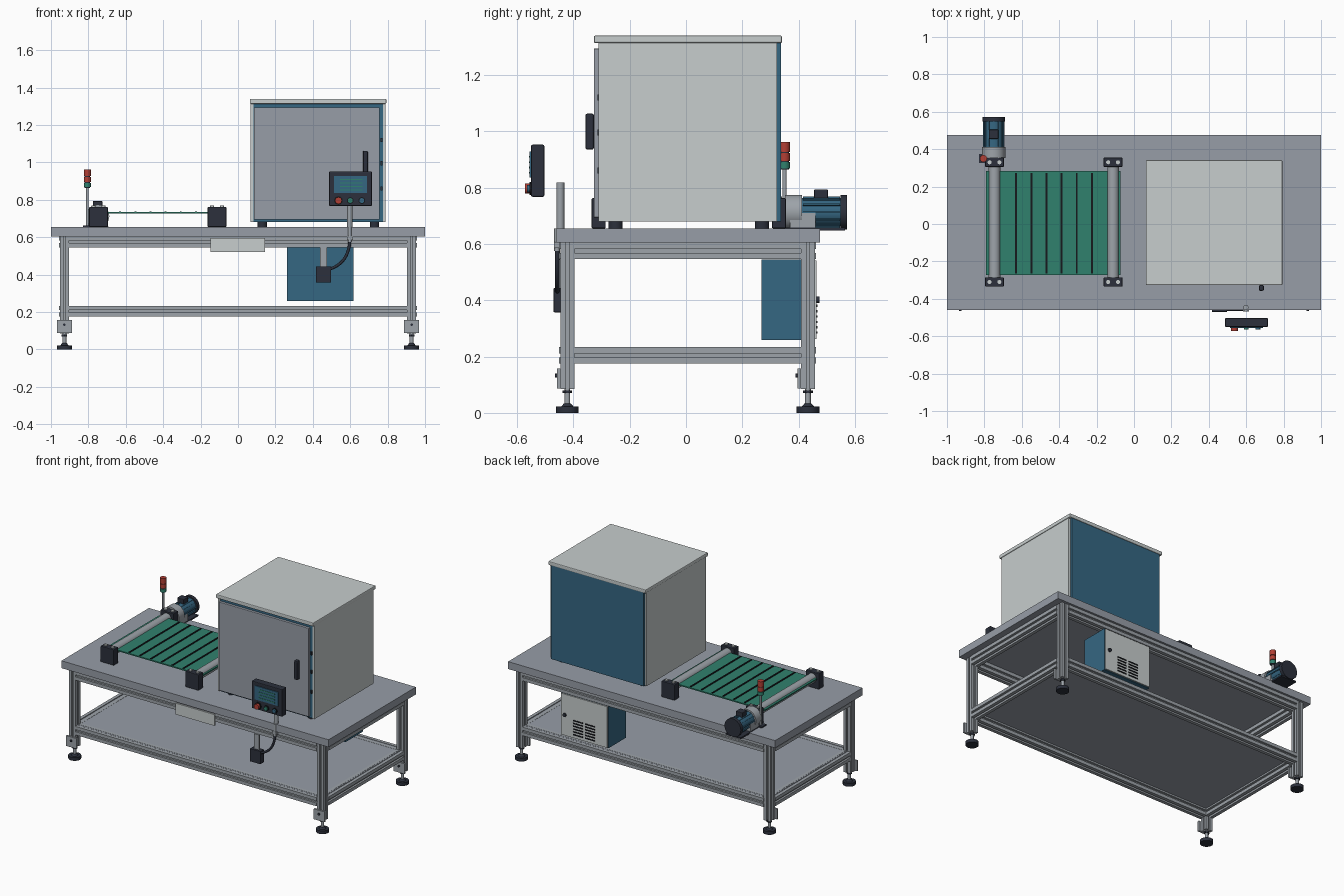
import bpy, bmesh
from math import pi, radians
from mathutils import Matrix, Vector

if "Cube" in bpy.data.objects:
    bpy.data.objects.remove(bpy.data.objects["Cube"])


def material(name, *rgb):
    m = bpy.data.materials.new(name)
    m.use_nodes = True
    colour = (*rgb, 1)
    m.diffuse_color = colour
    m.node_tree.nodes["Principled BSDF"].inputs["Base Color"].default_value = colour
    return m


GREY = material("steel grey", .31, .34, .39)
ALU = material("aluminium", .34, .37, .40)
LIGHT = material("light grey", .57, .61, .61)
BLUE = material("cabinet blue", .036, .135, .225)
GREEN = material("belt green", .03, .22, .155)
DARK = material("dark plastic", .025, .03, .045)
BLACK = material("black rubber", .008, .009, .012)
RED = material("signal red", .45, .05, .035)
AXES = {"x": Vector((1, 0, 0)), "y": Vector((0, 1, 0)), "z": Vector((0, 0, 1))}


def finish(name, bm, mat, smooth=False):
    bmesh.ops.recalc_face_normals(bm, faces=bm.faces)
    mesh = bpy.data.meshes.new(name)
    bm.to_mesh(mesh)
    bm.free()
    mesh.materials.append(mat)
    ob = bpy.data.objects.new(name, mesh)
    bpy.context.collection.objects.link(ob)
    if smooth:
        bpy.ops.object.select_all(action="DESELECT")
        ob.select_set(True)
        bpy.context.view_layer.objects.active = ob
        bpy.ops.object.shade_smooth_by_angle(angle=radians(35))
    return ob


def box(name, mat, x, y, z, bevel=0):
    """Box given by its (low, high) range on each axis."""
    bm = bmesh.new()
    bmesh.ops.create_cube(bm, size=1)
    for v in bm.verts:
        v.co = [r[0] if c < 0 else r[1] for c, r in zip(v.co, (x, y, z))]
    if bevel:
        bmesh.ops.bevel(bm, geom=bm.edges[:], offset=bevel, segments=2,
                        affect="EDGES", profile=.5)
    return finish(name, bm, mat)


def around(c, h):
    return (c - h, c + h)


def rod(name, mat, centre, radius, span, axis="z", sides=32, top=None):
    """Cylinder along an axis; span is its range on that axis."""
    bm = bmesh.new()
    bmesh.ops.create_cone(bm, cap_ends=True, segments=sides, radius1=radius,
                          radius2=radius if top is None else top, depth=span[1] - span[0])
    rot = AXES["z"].rotation_difference(AXES[axis]).to_matrix().to_4x4()
    pos = Vector(centre)
    pos["xyz".index(axis)] = sum(span) / 2
    bm.transform(Matrix.Translation(pos) @ rot)
    return finish(name, bm, mat, True)


def slotted_bar(name, start, axis, length, h):
    """Aluminium extrusion with a slot along each side."""
    slot, depth = h * .24, h * .45
    side = [(h, -h), (h, -slot), (h - depth, -slot), (h - depth, slot), (h, slot)]
    bm = bmesh.new()
    verts = []
    for k in range(4):
        turn = Matrix.Rotation(k * pi / 2, 3, "Z")
        verts += [bm.verts.new(turn @ Vector((*p, 0))) for p in side]
    face = bm.faces.new(verts)
    new = bmesh.ops.extrude_face_region(bm, geom=[face])["geom"]
    bmesh.ops.translate(bm, vec=(0, 0, length),
                        verts=[g for g in new if isinstance(g, bmesh.types.BMVert)])
    rot = AXES["z"].rotation_difference(AXES[axis]).to_matrix().to_4x4()
    bm.transform(Matrix.Translation(start) @ rot)
    return finish(name, bm, ALU)


# Table frame
LEG_X, FRONT, BACK = .928, -.421, .433
box("table_top", GREY, (-1, 1), (-.46, .475), (.605, .655))
box("lower_shelf", GREY, (-.93, .93), (-.425, .437), (.222, .232))
for level, z in (("upper", .575), ("lower", .204)):
    for side, y in (("front", FRONT), ("back", BACK)):
        slotted_bar(f"{level}_{side}_rail", (-.904, y, z), "x", 1.808, .029)
    for side, x in (("left", LEG_X), ("right", -LEG_X)):
        slotted_bar(f"{level}_{side}_rail", (x, FRONT + .025, z), "y", .804, .029)

# Legs with levelling feet and brackets
for side, x in (("left", LEG_X), ("right", -LEG_X)):
    for end, y in (("front", FRONT), ("back", BACK)):
        tag = f"{end}_{side}"
        slotted_bar(f"{tag}_leg", (x, y, .085), "z", .52, .025)
        rod(f"{tag}_foot", DARK, (x, y, 0), .04, (0, .022))
        rod(f"{tag}_foot_collar", DARK, (x, y, 0), .022, (.022, .034), top=.012)
        rod(f"{tag}_foot_stem", ALU, (x, y, 0), .01, (.03, .085))
        rod(f"{tag}_foot_nut", DARK, (x, y, 0), .017, (.07, .08), sides=6)
        box(f"{tag}_bracket", ALU, around(x, .04), (y - .037, y - .025), (.087, .157))
        rod(f"{tag}_bracket_bolt", DARK, (x, y, .132), .007, (y - .044, y - .037), "y", 12)

# Machine cabinet
box("cabinet_core", BLUE, (.082, .775), (-.306, .337), (.68, 1.315))
for side, x in (("right", (.068, .082)), ("left", (.775, .789))):
    box(f"cabinet_{side}_panel", LIGHT, x, (-.311, .323), (.68, 1.315))
box("cabinet_lid", LIGHT, (.063, .793), (-.327, .341), (1.313, 1.339), .005)
box("cabinet_door", GREY, (.086, .757), (-.327, -.308), (.694, 1.293), .002)
for z in (1.12, .995, .86):
    box("door_catch", DARK, around(.767, .005), (-.315, -.304), around(z, .011))
box("door_handle", DARK, (.668, .694), (-.357, -.327), (.935, 1.062), .006)
for x in (.13, .73):
    for y in (-.25, .27):
        rod("cabinet_foot", DARK, (x, y, 0), .025, (.655, .68))

# Conveyor
box("conveyor_belt", GREEN, (-.79, -.072), (-.273, .283), (.726, .734))
for i in range(6):
    box("belt_cleat", BLACK, around(-.63 + i * .081, .005), (-.265, .272), (.733, .738))
for end, x in (("drive", -.746), ("idle", -.112)):
    rod(f"{end}_roller", ALU, (x, 0, .722), .031, (-.29, .315), "y")
    for side, y in (("front", -.31), ("back", .33)):
        box(f"{end}_{side}_bearing_block", DARK, around(x, .05), around(y, .025),
            (.655, .762), .004)
        for dx in (-.026, .026):
            rod("bearing_screw", LIGHT, (x + dx, y, 0), .011, (.76, .769), sides=16)

# Drive motor
MX, MZ = -.75, .712
rod("gear_housing", ALU, (MX, 0, MZ), .062, (.352, .412), "y")
box("gear_foot", ALU, around(MX, .055), (.37, .46), (.657, .71))
rod("motor_body", BLUE, (MX, 0, MZ), .051, (.41, .55), "y")
for i in range(12):
    fin = box("motor_fin", BLUE, (.048, .056), (.415, .547), (-.003, .003))
    fin.matrix_world = Matrix.Translation((MX, 0, MZ)) @ Matrix.Rotation(i * pi / 6, 4, "Y")
rod("motor_fan_cover", DARK, (MX, 0, MZ), .061, (.549, .572), "y")
box("motor_terminal_box", DARK, around(MX, .025), (.455, .504), (.755, .793), .003)
box("motor_base", DARK, around(MX, .058), (.352, .565), (.648, .658))

# Signal tower
TX, TY = -.805, .35
box("tower_base", DARK, around(TX, .025), around(TY, .025), (.655, .663))
rod("tower_pole", ALU, (TX, TY, 0), .007, (.66, .868), sides=16)
rod("tower_core", DARK, (TX, TY, 0), .015, (.864, .958), sides=24)
for name, mat, span in (("green_lamp", GREEN, (.868, .89)),
                        ("middle_lamp", RED, (.894, .922)),
                        ("top_lamp", RED, (.926, .962))):
    rod(name, mat, (TX, TY, 0), .019, span, sides=24)

# Control panel
box("control_panel", DARK, (.487, .716), (-.55, -.503), (.767, .952), .005)
box("panel_screen", BLUE, (.513, .69), (-.555, -.55), (.835, .928))
for i in range(4):
    box("screen_line", GREEN, (.545, .665), (-.557, -.555), around(.852 + i * .019, .003))
for name, mat, x, r in (("stop_button", RED, .537, .018), ("start_button", GREEN, .6, .013),
                        ("reset_button", BLUE, .662, .013)):
    rod(f"{name}_ring", BLACK, (x, 0, .796), r + .005, (-.556, -.55), "y", 24)
    rod(name, mat, (x, 0, .796), r, (-.572 if mat == RED else -.564, -.555), "y", 24)
rod("panel_pole", ALU, (.598, -.446, 0), .014, (.655, .817), sides=24)
rod("pole_lower_end", ALU, (.598, -.458, 0), .01, (.575, .655), sides=16)
box("pole_clamp", ALU, around(.598, .016), (-.468, -.446), (.585, .607))

# Cable and junction box under the table edge
curve = bpy.data.curves.new("cable", "CURVE")
curve.dimensions = "3D"
curve.bevel_depth = .008
curve.bevel_resolution = 3
curve.use_fill_caps = True
spline = curve.splines.new("BEZIER")
spline.bezier_points.add(1)
ends = (((.598, -.457, .59), (0, 0, -.08)), ((.49, -.457, .43), (-.07, 0, -.02)))
for point, (co, out) in zip(spline.bezier_points, ends):
    point.co = co
    point.handle_right = Vector(co) + Vector(out)
    point.handle_left = Vector(co) - Vector(out)
curve.materials.append(DARK)
bpy.context.collection.objects.link(bpy.data.objects.new("cable", curve))
box("junction_box", DARK, (.417, .497), (-.47, -.43), (.357, .444), .003)
box("junction_bracket", ALU, (.439, .477), (-.456, -.446), (.435, .545))
box("front_sign_plate", LIGHT, (-.146, .144), (-.459, -.448), (.52, .596))

# Electrical box at the back
box("electrical_box", BLUE, (.262, .617), (.268, .455), (.258, .545))
box("electrical_box_door", LIGHT, (.266, .613), (.455, .463), (.262, .541))
rod("electrical_box_knob", DARK, (.583, 0, .402), .012, (.463, .473), "y", 16)
for x in (.395, .485):
    for i in range(6):
        box("vent_slot", BLACK, around(x, .036), (.462, .466), around(.285 + i * .019, .004))
